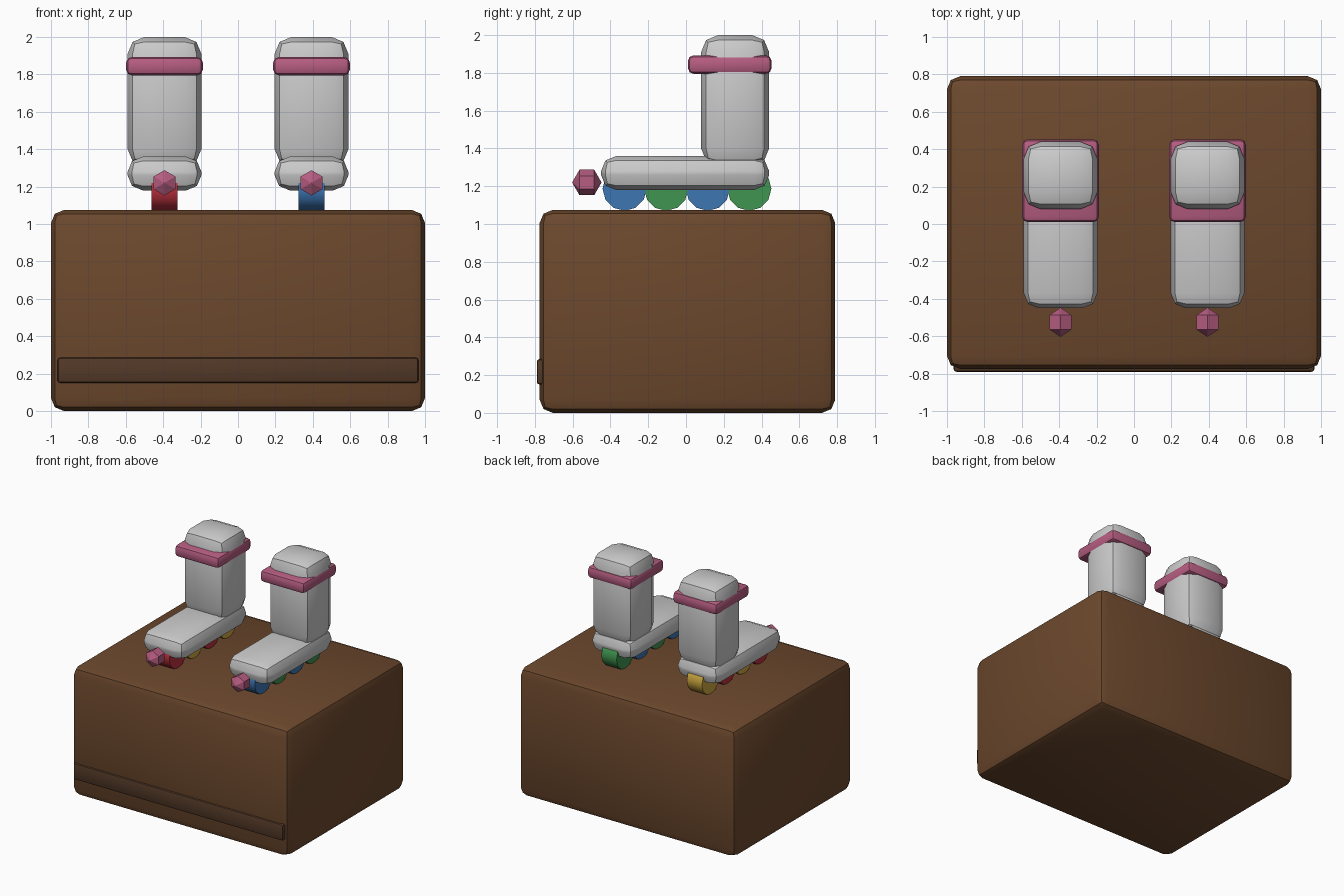
import bpy
from math import pi, radians

if "Cube" in bpy.data.objects:
    bpy.data.objects.remove(bpy.data.objects["Cube"])


def material(name, rgb):
    m = bpy.data.materials.new(name)
    m.diffuse_color = (*rgb, 1)
    m.use_nodes = True
    m.node_tree.nodes["Principled BSDF"].inputs["Base Color"].default_value = m.diffuse_color
    return m


BROWN = material("brown", (0.15, 0.065, 0.026))
DARK = material("dark_brown", (0.085, 0.04, 0.02))
PINK = material("pink", (0.47, 0.11, 0.22))
RED = material("red", (0.5, 0.03, 0.045))
YELLOW = material("yellow", (0.6, 0.38, 0.05))
BLUE = material("blue", (0.045, 0.18, 0.45))
GREEN = material("green", (0.05, 0.3, 0.08))


def finish(name, mat, smooth=True):
    ob = bpy.context.object
    ob.name = name
    if mat:
        ob.data.materials.append(mat)
    if smooth:
        bpy.ops.object.shade_smooth_by_angle(angle=radians(40))
    return ob


def rounded_box(name, lo, hi, bevel, segments, mat=None):
    """Box between two corners with bevelled edges."""
    bpy.ops.mesh.primitive_cube_add(
        size=1, location=[(a + b) / 2 for a, b in zip(lo, hi)])
    ob = bpy.context.object
    ob.scale = [b - a for a, b in zip(lo, hi)]
    bpy.ops.object.transform_apply(location=False, rotation=False, scale=True)
    mod = ob.modifiers.new("bevel", 'BEVEL')
    mod.width = bevel
    mod.segments = segments
    bpy.ops.object.modifier_apply(modifier=mod.name)
    return finish(name, mat)


# Box with a raised strip along the front
rounded_box("box", (-1, -0.775, 0), (1, 0.79, 1.075), 0.07, 2, BROWN)
rounded_box("front_strip", (-0.965, -0.79, 0.15), (0.965, -0.74, 0.285),
            0.015, 2, DARK)

# Pair of inline skates
for side, x, wheel_mats in (("left", -0.393, (RED, YELLOW)),
                            ("right", 0.393, (BLUE, GREEN))):
    w = 0.197
    rounded_box(side + "_boot_foot", (x - w, -0.45, 1.18),
                (x + w, 0.44, 1.36), 0.08, 2)
    rounded_box(side + "_boot_shaft", (x - w, 0.08, 1.31),
                (x + w, 0.44, 2.0), 0.09, 2)
    rounded_box(side + "_boot_cuff", (x - 0.205, 0.01, 1.795),
                (x + 0.205, 0.453, 1.893), 0.03, 2, PINK)

    # Toe stop: faceted ball with its axis along y
    bpy.ops.mesh.primitive_uv_sphere_add(
        segments=6, ring_count=3, radius=0.078,
        location=(x, -0.525, 1.22), rotation=(pi / 2, 0, 0))
    finish(side + "_toe_stop", PINK, False)

    # Four wheels in alternating colours
    for i in range(4):
        bpy.ops.mesh.primitive_cylinder_add(
            vertices=12, radius=0.117, depth=0.14,
            location=(x, -0.325 + i * 0.22, 1.187), rotation=(0, pi / 2, 0))
        finish(f"{side}_wheel_{i + 1}", wheel_mats[i % 2])
